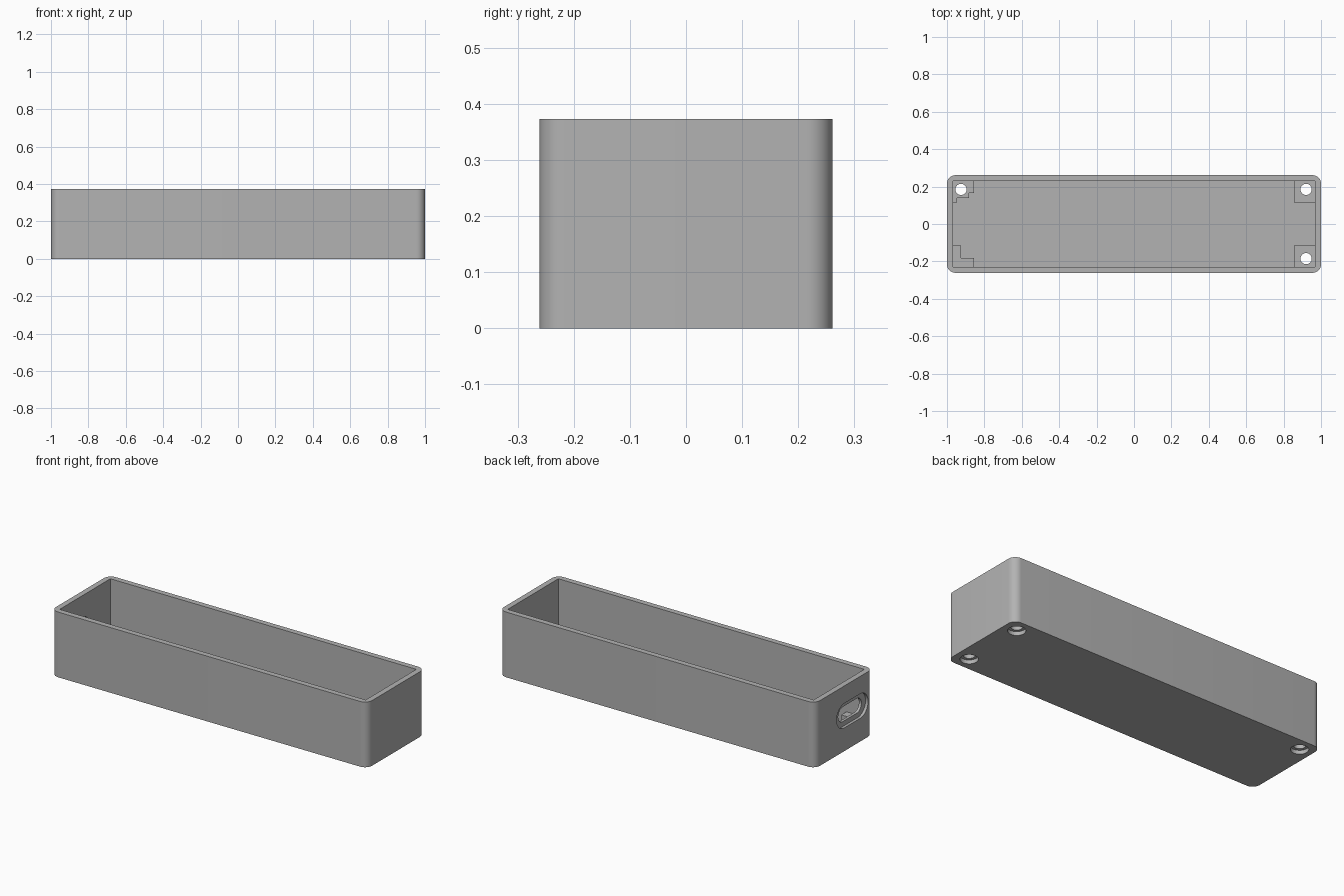
import bpy, math

cube = bpy.data.objects.get("Cube")
if cube:
    bpy.data.objects.remove(cube, do_unlink=True)

L, W, H = 1.0, 0.261, 0.373        # outer half length, half width, height
IL, IW, FLOOR = 0.968, 0.229, 0.035  # inner half sizes, floor thickness
POST, POST_TOP = 0.113, 0.1

grey = bpy.data.materials.new("grey plastic")
grey.use_nodes = True
colour = (0.45, 0.45, 0.45, 1)
grey.diffuse_color = colour
grey.node_tree.nodes["Principled BSDF"].inputs["Base Color"].default_value = colour


def prism(name, outline, low, high, place):
    """Extrude a 2D outline; place(u, v, w) gives each 3D point."""
    n = len(outline)
    verts = [place(u, v, w) for w in (low, high) for u, v in outline]
    faces = [list(range(n))[::-1], list(range(n, 2 * n))]
    faces += [(i, (i + 1) % n, (i + 1) % n + n, i + n) for i in range(n)]
    mesh = bpy.data.meshes.new(name)
    mesh.from_pydata(verts, [], faces)
    mesh.materials.append(grey)
    obj = bpy.data.objects.new(name, mesh)
    bpy.context.collection.objects.link(obj)
    return obj


def upright(u, v, w):
    return (u, v, w)


def sideways(u, v, w):
    return (w, u, v)


def rounded(cx, cy, hx, hy, r, steps=10):
    """Rounded rectangle, counter-clockwise; becomes a circle or stadium at full radius."""
    pts = []
    for q, (sx, sy) in enumerate([(1, 1), (-1, 1), (-1, -1), (1, -1)]):
        for i in range(steps + 1):
            a = math.pi / 2 * (q + i / steps)
            p = (cx + sx * (hx - r) + r * math.cos(a), cy + sy * (hy - r) + r * math.sin(a))
            if not pts or math.dist(p, pts[-1]) > 1e-5:
                pts.append(p)
    if math.dist(pts[0], pts[-1]) < 1e-5:
        pts.pop()
    return pts


def box(name, x0, x1, y0, y1, z0, z1):
    return prism(name, [(x0, y0), (x1, y0), (x1, y1), (x0, y1)], z0, z1, upright)


def boolean(target, tool, operation):
    mod = target.modifiers.new(tool.name, "BOOLEAN")
    mod.operation, mod.solver, mod.object = operation, "EXACT", tool
    bpy.context.view_layer.objects.active = target
    bpy.ops.object.modifier_apply(modifier=mod.name)
    bpy.data.objects.remove(tool, do_unlink=True)


# Open tray with rounded outer corners
case = prism("case", rounded(0, 0, L, W, 0.045), 0, H, upright)
boolean(case, box("cavity", -IL, IL, -IW, IW, FLOOR, H + 0.1), "DIFFERENCE")

# Corner posts, sunk slightly into the walls and floor
for sx in (-1, 1):
    for sy in (-1, 1):
        xs = sorted((sx * (IL - POST), sx * (IL + 0.01)))
        ys = sorted((sy * (IW - POST), sy * (IW + 0.01)))
        boolean(case, box("post", *xs, *ys, FLOOR - 0.01, POST_TOP), "UNION")

# Notches in the two posts beside the port
notches = [(-0.925, -0.182, -0.1), (-0.947, 0.1, 0.14), (-0.883, 0.1, 0.166)]
for x, y0, y1 in notches:
    boolean(case, box("notch", x, -0.84, y0, y1, FLOOR + 0.001, 0.15), "DIFFERENCE")

# Screw holes with shallow counterbores underneath
for x, y in [(-0.925, 0.185), (0.92, 0.185), (0.92, -0.185)]:
    for r, top in ((0.03, 0.2), (0.046, 0.022)):
        boolean(case, prism("bore", rounded(x, y, r, r, r, 8), -0.05, top, upright), "DIFFERENCE")

# Recessed port opening in the end wall
for hw, hh, depth in ((0.142, 0.07, 0.016), (0.105, 0.042, 0.06)):
    slot = prism("slot", rounded(-0.075, 0.203, hw, hh, hh), -L - 0.05, -L + depth, sideways)
    boolean(case, slot, "DIFFERENCE")

# Smooth curves, crisp edges
bpy.ops.object.select_all(action="DESELECT")
case.select_set(True)
bpy.context.view_layer.objects.active = case
bpy.ops.object.shade_smooth_by_angle(angle=math.radians(30))
